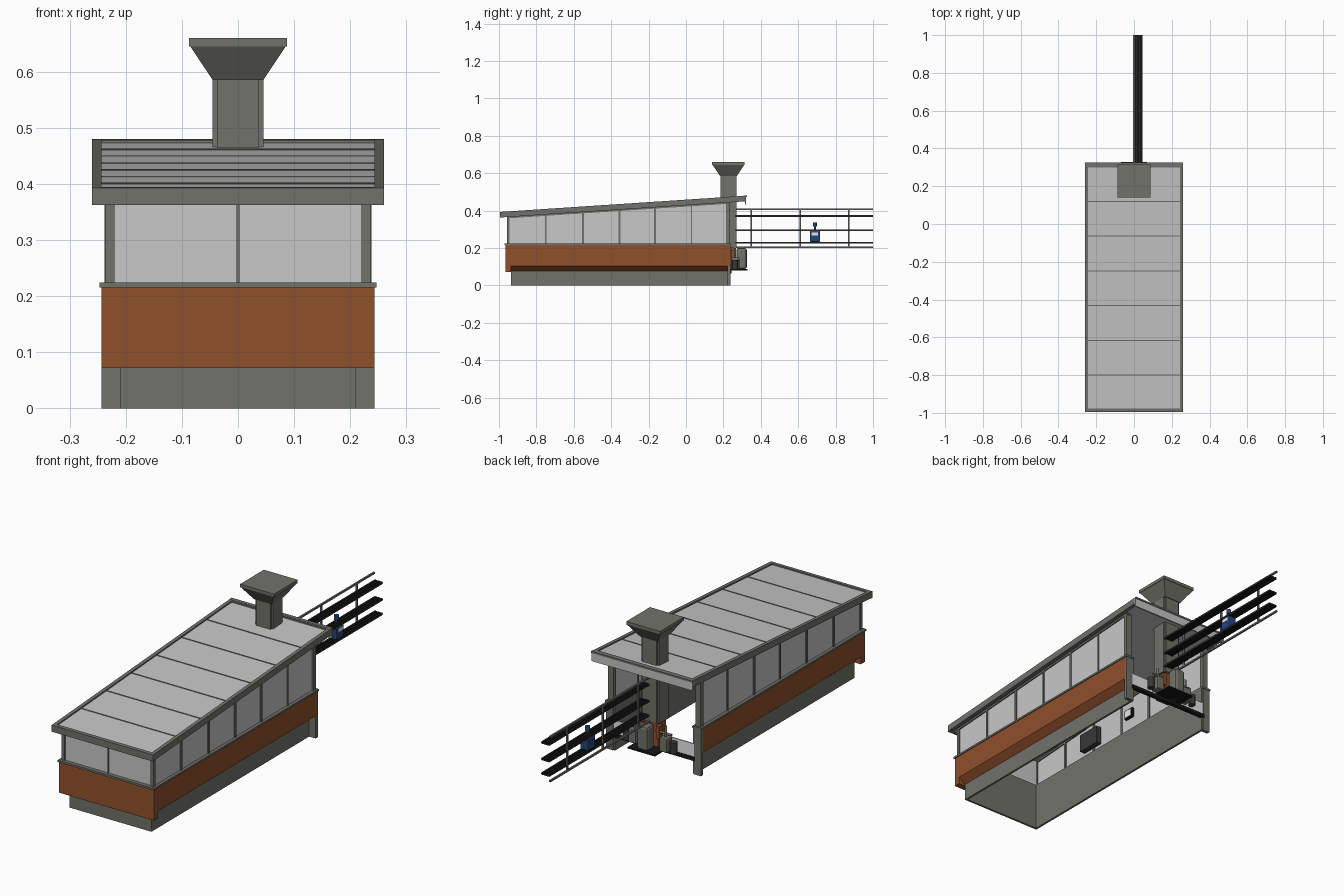
import bpy, bmesh, math
from mathutils import Matrix, Vector

if "Cube" in bpy.data.objects:
    bpy.data.objects.remove(bpy.data.objects["Cube"])


def material(name, r, g, b):
    m = bpy.data.materials.new(name)
    m.use_nodes = True
    m.diffuse_color = (r, g, b, 1)
    m.node_tree.nodes["Principled BSDF"].inputs["Base Color"].default_value = (r, g, b, 1)
    return m


STONE = material("warm grey", .165, .168, .143)
BRICK = material("rust orange", .28, .08, .024)
GLASS = material("pale grey glass", .58, .58, .58)
ROOF = material("light grey roof", .56, .56, .56)
BLACK = material("black", .008, .008, .008)
BLUE = material("dark blue", .016, .06, .2)
WHITE = material("white", .85, .85, .85)
DARK = material("dark grey", .04, .04, .038)


def finish(name, bm, mat):
    bmesh.ops.recalc_face_normals(bm, faces=bm.faces)
    me = bpy.data.meshes.new(name)
    bm.to_mesh(me)
    bm.free()
    me.materials.append(mat)
    ob = bpy.data.objects.new(name, me)
    bpy.context.collection.objects.link(ob)
    return ob


def box(name, x, y, z, mat, bevel=0):
    """Box from (min, max) ranges on each axis."""
    bm = bmesh.new()
    bmesh.ops.create_cube(bm, size=1)
    for v in bm.verts:
        v.co = [(r[0] + r[1]) / 2 + c * (r[1] - r[0]) for c, r in zip(v.co, (x, y, z))]
    if bevel:
        bmesh.ops.bevel(bm, geom=bm.edges[:], offset=bevel, segments=2, affect='EDGES', profile=.5)
    return finish(name, bm, mat)


def prism(name, profile, x, mat):
    """Side profile of (y, z) points extruded across x."""
    bm = bmesh.new()
    f = bm.faces.new([bm.verts.new((x[0], y, z)) for y, z in profile])
    ext = bmesh.ops.extrude_face_region(bm, geom=[f])
    moved = [g for g in ext["geom"] if isinstance(g, bmesh.types.BMVert)]
    bmesh.ops.translate(bm, verts=moved, vec=(x[1] - x[0], 0, 0))
    return finish(name, bm, mat)


def cylinder(name, a, b, r, mat, sides=16):
    a, b = Vector(a), Vector(b)
    bm = bmesh.new()
    rot = (b - a).to_track_quat('Z', 'Y').to_matrix().to_4x4()
    bmesh.ops.create_cone(bm, cap_ends=True, segments=sides, radius1=r, radius2=r,
                          depth=(b - a).length, matrix=Matrix.Translation((a + b) / 2) @ rot)
    return finish(name, bm, mat)


def span(s, a, b):
    return tuple(sorted((s * a, s * b)))


def roof_z(y):
    return .393 + .066 * (y + .995)


def slope(name, y, top, bottom, x, mat):
    """Slab that follows the roof pitch, offset from the roof top line."""
    a, b = y
    prism(name, [(a, roof_z(a) + bottom), (b, roof_z(b) + bottom),
                 (b, roof_z(b) + top), (a, roof_z(a) + top)], x, mat)


FRONT, BACK = -.965, .235

# Long side walls, mirrored
for s, side in ((-1, "right"), (1, "left")):
    box(f"{side}_plinth", span(s, .2, .21), (-.935, BACK), (0, .22), STONE)
    # brick cladding, tapering inwards at the foot
    bm = bmesh.new()
    pts = [(.21, .078), (.243, .105), (.243, .215), (.21, .215)]
    f = bm.faces.new([bm.verts.new((s * px, FRONT + .006, pz)) for px, pz in pts])
    ext = bmesh.ops.extrude_face_region(bm, geom=[f])
    bmesh.ops.translate(bm, vec=(0, BACK - FRONT - .006, 0),
                        verts=[g for g in ext["geom"] if isinstance(g, bmesh.types.BMVert)])
    finish(f"{side}_brick_wall", bm, BRICK)
    box(f"{side}_sill", span(s, .2, .247), (-.97, .24), (.215, .224), STONE)
    # glazing under the sloping roof
    prism(f"{side}_glass", [(-.95, .224), (.225, .224), (.225, roof_z(.225) - .03),
                            (-.95, roof_z(-.95) - .03)], span(s, .227, .232), GLASS)
    slope(f"{side}_window_head", (-.955, .235), -.028, -.037, span(s, .222, .237), STONE)
    for i, y in enumerate((-.75, -.55, -.355, -.165, .03)):
        w = .0025 if i == 4 else .005
        prism(f"{side}_mullion_{i}", [(y - w, .224), (y + w, .224), (y + w, roof_z(y) - .03),
                                      (y - w, roof_z(y) - .03)], span(s, .222, .237), STONE)
    box(f"{side}_front_post", span(s, .22, .237), (-.957, -.943), (.224, .37), STONE)
    box(f"{side}_back_post", span(s, .21, .238), (.213, .232), (.22, .445), STONE)
    box(f"{side}_back_pier", span(s, .208, .243), (.222, .238), (0, .222), STONE)
    # roof edge
    slope(f"{side}_roof_edge", (-.995, .32), 0, -.03, span(s, .243, .26), STONE)

# Front wall
box("front_plinth", (-.21, .21), (-.935, -.925), (0, .22), STONE)
box("front_brick_wall", (-.243, .243), (FRONT, -.935), (.072, .215), BRICK)
box("front_sill", (-.247, .247), (-.97, -.925), (.215, .224), STONE)
box("front_glass", (-.22, .22), (-.952, -.947), (.224, .365), GLASS)
box("front_mullion", (-.003, .003), (-.956, -.943), (.224, .365), STONE)

# Roof deck with seams, front and back fascias
slope("roof_deck", (-.99, .315), -.006, -.02, (-.25, .25), ROOF)
for i in range(6):
    y = -.8 + .184 * i
    slope(f"roof_seam_{i}", (y - .003, y + .003), -.004, -.008, (-.243, .243), STONE)
slope("front_fascia", (-.995, -.978), 0, -.031, (-.26, .26), STONE)
slope("back_roof_edge", (.3, .32), 0, -.02, (-.26, .26), STONE)
box("back_fascia", (-.26, .26), (.315, .322), (.433, .479), ROOF)
box("back_fascia_cap", (-.26, .26), (.308, .325), (.472, .48), STONE)

# Chimney: notched shaft, flared hood, square cap
CY = .227
box("chimney_shaft", (-.037, .037), (CY - .042, CY + .042), (.2, .59), STONE)
box("chimney_shaft_sides", (-.045, .045), (CY - .034, CY + .034), (.2, .59), STONE)
box("chimney_foot", (-.035, .035), (CY - .03, CY + .03), (.08, .2), BRICK)
bm = bmesh.new()
bmesh.ops.create_cone(bm, cap_ends=True, segments=4, radius1=.045 * math.sqrt(2),
                      radius2=.085 * math.sqrt(2), depth=.06,
                      matrix=Matrix.Translation((0, CY, .615)) @ Matrix.Rotation(math.pi / 4, 4, 'Z'))
finish("chimney_hood", bm, STONE)
box("chimney_cap", (-.087, .087), (CY - .087, CY + .087), (.645, .66), STONE)

# Rear track: three ribbed shelves, hand rails and uprights
for i, z in enumerate((.228, .295, .372)):
    for j in range(3):
        box(f"track_{i}_strip_{j}", (.002 + .015 * j, .013 + .015 * j), (.25, 1), (z - .005, z + .005), BLACK)
    box(f"track_{i}_bed", (0, .044), (.25, 1), (z - .003, z + .002), DARK)
for name, z in (("lower_rail", .203), ("upper_rail", .408)):
    box(name, (-.004, .004), (.25, 1), (z - .004, z + .004), STONE)
for i, y in enumerate((.35, .61, .87)):
    box(f"track_upright_{i}", (-.004, .004), (y - .004, y + .004), (.2, .41), STONE)

# Blue canister on the lowest shelf
box("canister_body", (.002, .043), (.662, .717), (.233, .293), BLUE, .006)
box("canister_label", (.042, .045), (.672, .707), (.268, .284), WHITE)
cylinder("canister_neck", (.022, .69, .29), (.022, .69, .32), .006, DARK)
cylinder("canister_cap", (.022, .69, .316), (.022, .69, .336), .011, BLUE)

# Machinery at the open back
box("back_beam", (-.21, .21), (.225, .243), (.064, .08), BLACK)
box("back_panel", (-.208, .208), (.23, .236), (.08, .14), WHITE)
box("machine_base", (-.07, .07), (.235, .328), (.08, .087), BLACK)
box("machine_tank", (-.028, .028), (.27, .325), (.087, .2), STONE, .012)
for s, side in ((-1, "right"), (1, "left")):
    box(f"{side}_pump_block", span(s, .06, .1), (.24, .285), (.085, .15), STONE, .006)
    cylinder(f"{side}_pump_motor", (s * .12, .262, .085), (s * .12, .262, .135), .016, DARK)
    cylinder(f"{side}_pipe", (s * .03, .262, .165), (s * .11, .262, .165), .005, STONE, 10)
    cylinder(f"{side}_riser", (s * .08, .262, .14), (s * .08, .262, .2), .006, STONE, 10)
    box(f"{side}_clamp", span(s, .034, .05), (.24, .268), (.13, .19), BRICK)

# Interior wall fittings
box("wall_cabinet", (-.226, -.2), (-.615, -.5), (.26, .345), DARK)
box("notice_frame", (-.226, -.214), (-.32, -.27), (.3, .345), BLACK)
box("notice_sheet", (-.215, -.211), (-.313, -.277), (.306, .339), WHITE)

# Smooth the round parts, keeping sharp rims
for ob in bpy.context.collection.objects:
    round_part = any(w in ob.name for w in ("pipe", "riser", "motor", "neck", "canister_cap"))
    ob.select_set(round_part)
    if round_part:
        bpy.context.view_layer.objects.active = ob
bpy.ops.object.shade_smooth_by_angle(angle=math.radians(40))
